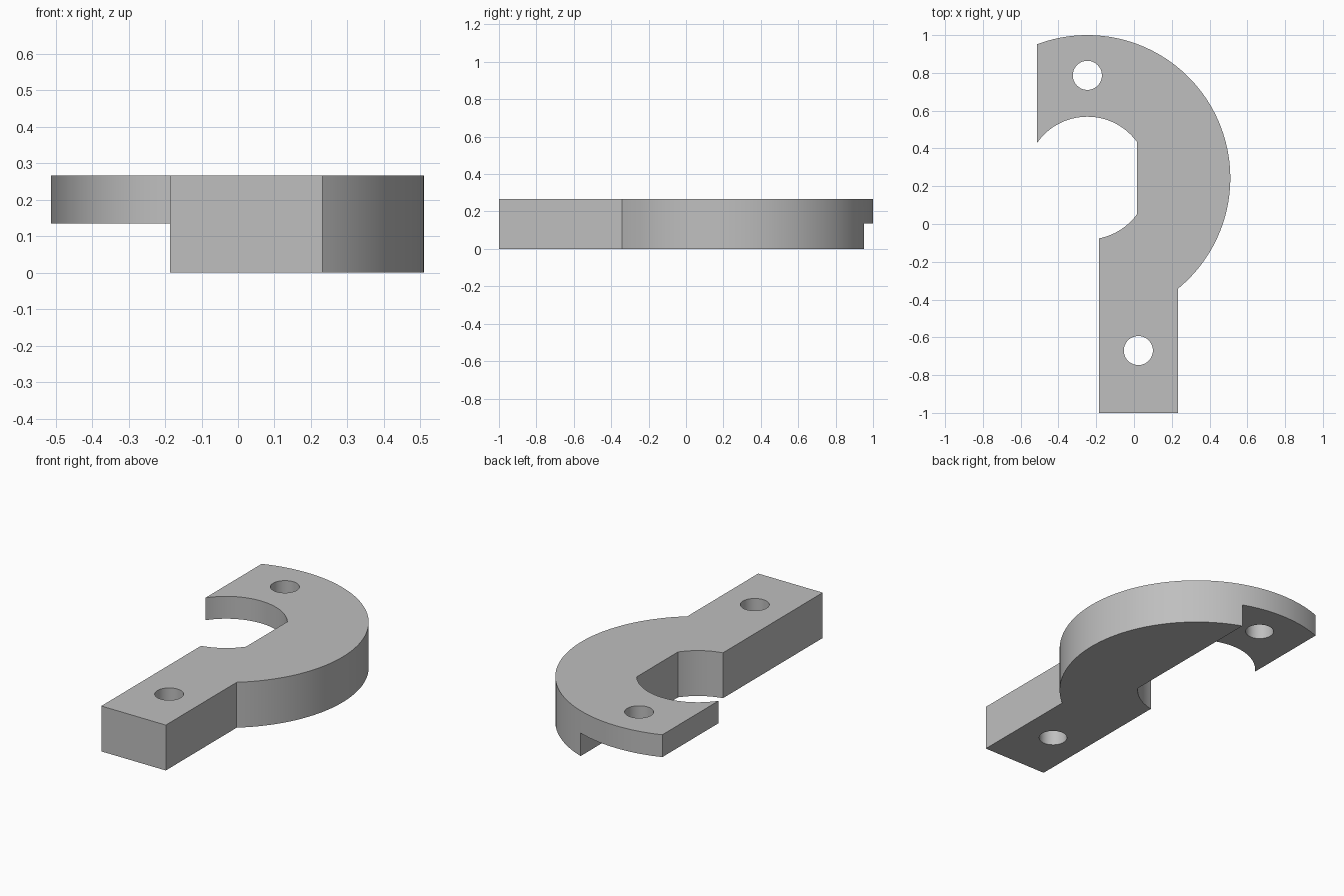
import bpy, bmesh, math

cube = bpy.data.objects.get("Cube")
if cube:
    bpy.data.objects.remove(cube, do_unlink=True)

CX, CY = -0.247, 0.243            # centre of the ring
R_OUT, R_IN = 0.757, 0.325
TOP, STEP = 0.266, 0.135          # full height, underside of the thin lap
LEFT, FLAT = -0.513, 0.016        # end of the lap, flat inside the hook
ARM_L, ARM_R, ARM_END = -0.186, 0.232, -1.0

grey = bpy.data.materials.new("plain grey")
grey.use_nodes = True
colour = (0.52, 0.52, 0.52, 1)
grey.diffuse_color = colour
grey.node_tree.nodes["Principled BSDF"].inputs["Base Color"].default_value = colour


def prism(name, outline, z0, z1):
    """Extrude a closed outline between two heights."""
    bm = bmesh.new()
    face = bm.faces.new([bm.verts.new((x, y, z0)) for x, y in outline])
    top = bmesh.ops.extrude_face_region(bm, geom=[face])["geom"]
    bmesh.ops.translate(bm, vec=(0, 0, z1 - z0),
                        verts=[v for v in top if isinstance(v, bmesh.types.BMVert)])
    bmesh.ops.recalc_face_normals(bm, faces=bm.faces)
    mesh = bpy.data.meshes.new(name)
    bm.to_mesh(mesh)
    bm.free()
    obj = bpy.data.objects.new(name, mesh)
    bpy.context.collection.objects.link(obj)
    mesh.materials.append(grey)
    return obj


def arc(r, a0, a1, n, cx=CX, cy=CY):
    """Points on an arc from angle a0 to a1."""
    steps = [a0 + (a1 - a0) * i / n for i in range(n + 1)]
    return [(cx + r * math.cos(a), cy + r * math.sin(a)) for a in steps]


def angle_at(x, r):
    """Upper angle where a ring circle crosses x."""
    return math.acos((x - CX) / r)


# Hook outline: outer arc, lap end, inner arc with flat, straight arm
outline = arc(R_OUT, -angle_at(ARM_R, R_OUT), angle_at(LEFT, R_OUT), 72)
outline += arc(R_IN, angle_at(LEFT, R_IN), angle_at(FLAT, R_IN), 32)
outline += arc(R_IN, -angle_at(FLAT, R_IN), -angle_at(ARM_L, R_IN), 14)
outline += [(ARM_L, ARM_END), (ARM_R, ARM_END)]
hook = prism("hook_bracket", outline, 0, TOP)

# Cutters: bolt holes and the notch under the lap
cutters = [prism("hole_cutter", arc(0.077, 0, math.tau * 47 / 48, 47, x, y), -0.1, TOP + 0.1)
           for x, y in ((CX, 0.787), (0.023, -0.67))]
notch = [(-0.8, CY), (FLAT, CY), (FLAT, 1.2), (-0.8, 1.2)]
cutters.append(prism("notch_cutter", notch, -0.1, STEP))
for cutter in cutters:
    cutter.hide_render = True
    mod = hook.modifiers.new(cutter.name, "BOOLEAN")
    mod.operation, mod.solver, mod.object = "DIFFERENCE", "EXACT", cutter

# Bake the cuts and drop the cutters
bpy.context.view_layer.update()
baked = bpy.data.meshes.new_from_object(hook.evaluated_get(bpy.context.evaluated_depsgraph_get()))
hook.modifiers.clear()
hook.data = baked
for cutter in cutters:
    bpy.data.objects.remove(cutter, do_unlink=True)

bpy.ops.object.select_all(action="DESELECT")
hook.select_set(True)
bpy.context.view_layer.objects.active = hook
bpy.ops.object.shade_smooth_by_angle(angle=math.radians(30))
